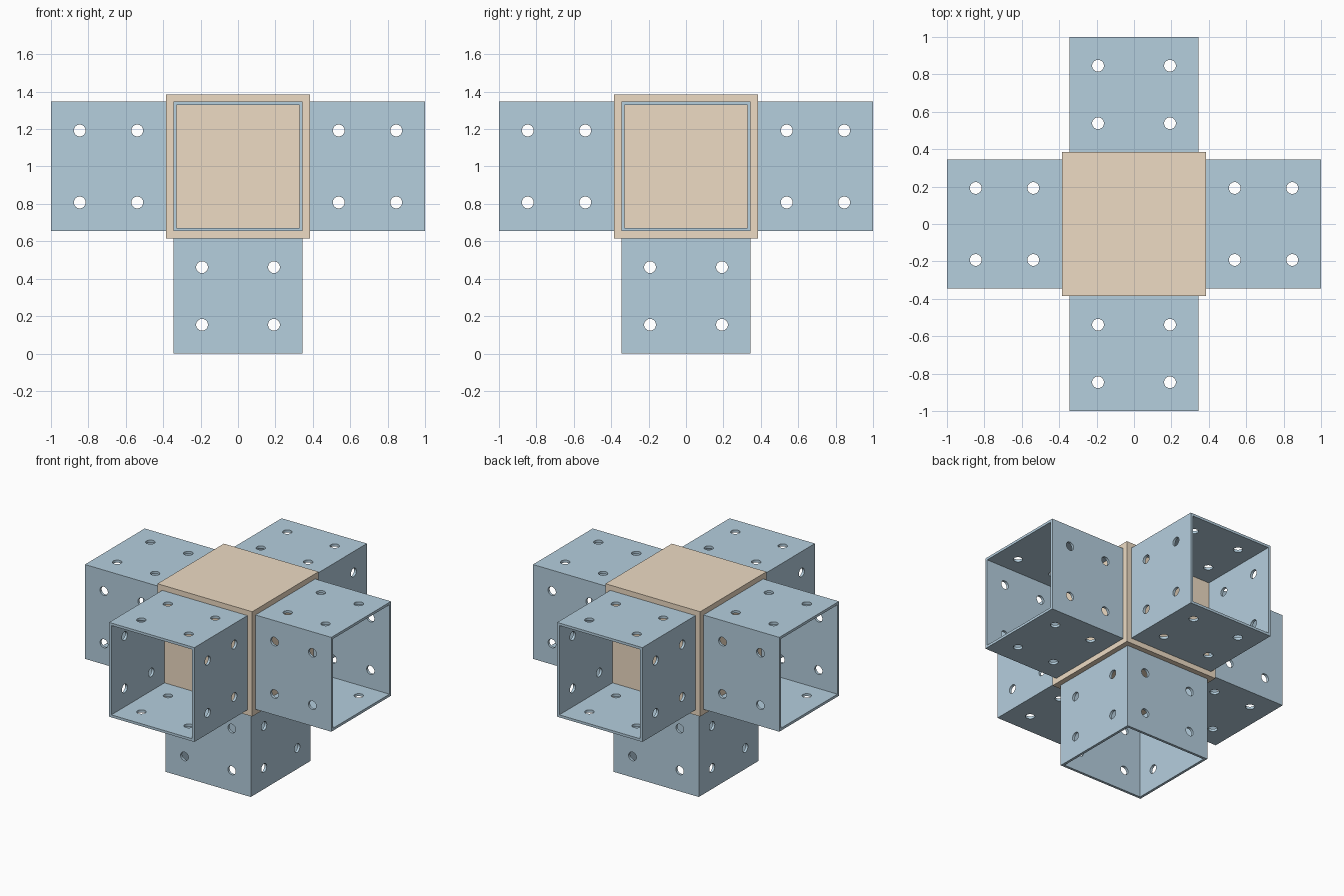
import bpy, bmesh
from math import pi
from mathutils import Matrix, Vector

if "Cube" in bpy.data.objects:
    bpy.data.objects.remove(bpy.data.objects["Cube"])

U = 1 / 130                      # one design unit: arm reaches 130 from the centre
CORE, OUTER, WALL, LENGTH = 100 * U, 90 * U, 2.4 * U, 80 * U
CENTRE = Vector((0, 0, 1))


def material(name, rgb):
    m = bpy.data.materials.new(name)
    m.diffuse_color = (*rgb, 1)
    m.use_nodes = True
    m.node_tree.nodes["Principled BSDF"].inputs["Base Color"].default_value = m.diffuse_color
    return m


def make_object(name, bm, mat=None):
    bmesh.ops.recalc_face_normals(bm, faces=bm.faces)
    me = bpy.data.meshes.new(name)
    bm.to_mesh(me)
    bm.free()
    ob = bpy.data.objects.new(name, me)
    bpy.context.collection.objects.link(ob)
    if mat:
        me.materials.append(mat)
    return ob


def square_tube():
    # hollow square ring profile in y/z, extruded along +x from the core face
    bm = bmesh.new()
    ring = []
    for half in (OUTER / 2, OUTER / 2 - WALL):
        ring.append([bm.verts.new((CORE / 2, y * half, z * half))
                     for y, z in ((-1, -1), (1, -1), (1, 1), (-1, 1))])
    out, inn = ring
    faces = [bm.faces.new((out[i], out[(i + 1) % 4], inn[(i + 1) % 4], inn[i]))
             for i in range(4)]
    ext = bmesh.ops.extrude_face_region(bm, geom=faces, use_keep_orig=True)
    bmesh.ops.translate(bm, vec=(LENGTH, 0, 0),
                        verts=[v for v in ext["geom"] if isinstance(v, bmesh.types.BMVert)])
    return bm


def drill(axis):
    # four bolt-hole cylinders running through both opposite walls
    bm = bmesh.new()
    for along in (70 * U, 110 * U):
        for side in (-25 * U, 25 * U):
            pos = (along, side, 0) if axis == "Z" else (along, 0, side)
            rot = Matrix() if axis == "Z" else Matrix.Rotation(pi / 2, 4, "X")
            bmesh.ops.create_cone(bm, cap_ends=True, segments=32, radius1=4.1 * U,
                                  radius2=4.1 * U, depth=1.0,
                                  matrix=Matrix.Translation(pos) @ rot)
    ob = make_object("drill_" + axis, bm)
    ob.hide_render = True
    return ob


wood = material("tan", (0.85, 0.71, 0.55))
steel = material("blue", (0.46, 0.62, 0.73))

# central block
bm = bmesh.new()
bmesh.ops.create_cube(bm, size=CORE)
make_object("core_block", bm, wood).location = CENTRE

# one drilled socket, shared by all five arms
socket = make_object("socket_right", square_tube(), steel)
drills = [drill("Y"), drill("Z")]
for d in drills:
    mod = socket.modifiers.new("holes", "BOOLEAN")
    mod.operation, mod.solver, mod.object = "DIFFERENCE", "EXACT", d
deps = bpy.context.evaluated_depsgraph_get()
drilled = bpy.data.meshes.new_from_object(socket.evaluated_get(deps))
drilled.materials.clear()
drilled.materials.append(steel)
for p in drilled.polygons:
    p.material_index = 0
socket.modifiers.clear()
socket.data = drilled
socket.location = CENTRE
for d in drills:
    bpy.data.objects.remove(d)

# remaining arms are rotated copies
for name, rot in (("socket_back", (0, 0, pi / 2)), ("socket_left", (0, 0, pi)),
                  ("socket_front", (0, 0, -pi / 2)), ("socket_bottom", (0, pi / 2, 0))):
    ob = bpy.data.objects.new(name, drilled)
    ob.location, ob.rotation_euler = CENTRE, rot
    bpy.context.collection.objects.link(ob)
